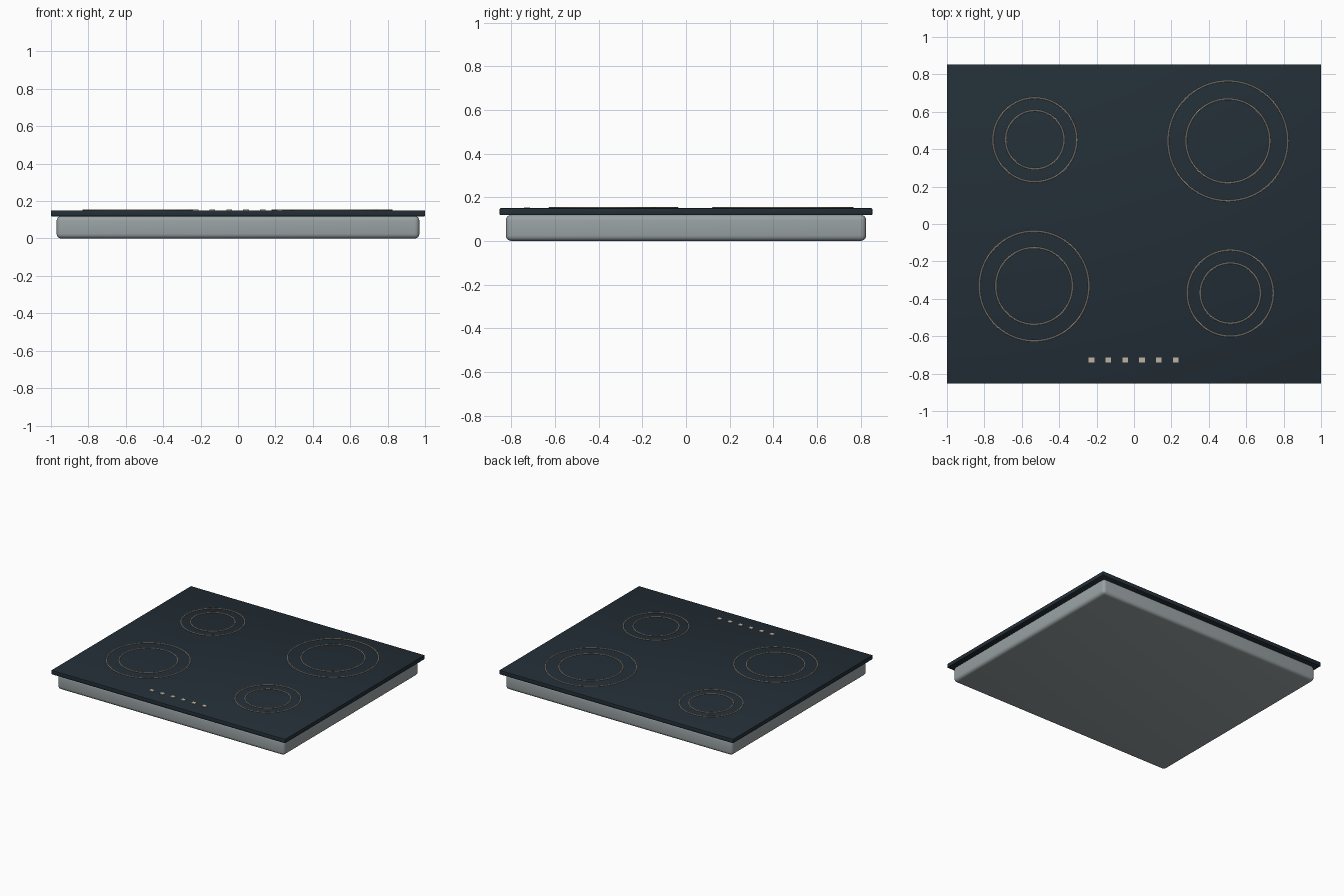
import bpy

if "Cube" in bpy.data.objects:
    bpy.data.objects.remove(bpy.data.objects["Cube"])

def material(name, rgb):
    m = bpy.data.materials.new(name)
    m.diffuse_color = (*rgb, 1)
    m.use_nodes = True
    m.node_tree.nodes["Principled BSDF"].inputs["Base Color"].default_value = m.diffuse_color
    return m

GLASS = material("dark_glass", (0.017, 0.028, 0.038))
STEEL = material("grey_steel", (0.32, 0.36, 0.37))
MARK = material("beige_marking", (0.52, 0.45, 0.36))

def box(name, centre, size, mat, bevel=0, segments=3):
    bpy.ops.mesh.primitive_cube_add(size=1, location=centre)
    o = bpy.context.object
    o.name = name
    o.scale = size
    bpy.ops.object.transform_apply(location=False, rotation=False, scale=True)
    o.data.materials.append(mat)
    if bevel:
        b = o.modifiers.new("bevel", 'BEVEL')
        b.width, b.segments = bevel, segments
        bpy.ops.object.modifier_apply(modifier=b.name)
        bpy.ops.object.shade_smooth_by_angle()
    return o

def ring(name, x, y, r):
    bpy.ops.mesh.primitive_torus_add(location=(x, y, 0.152), major_radius=r, minor_radius=0.004,
                                     major_segments=96, minor_segments=8)
    o = bpy.context.object
    o.name = name
    o.data.materials.append(MARK)
    bpy.ops.object.shade_smooth_by_angle()

# housing below the worktop and glass plate on top
box("housing", (0, 0, 0.06), (1.94, 1.65, 0.12), STEEL, 0.025, 4)
box("glass_plate", (0, 0, 0.134), (2.0, 1.706, 0.032), GLASS, 0.004, 2)

# four cooking zones: x, y, outer radius, inner radius
zones = {"back_left": (-0.53, 0.45, 0.224, 0.156), "back_right": (0.502, 0.444, 0.32, 0.224),
         "front_left": (-0.534, -0.332, 0.293, 0.205), "front_right": (0.515, -0.37, 0.23, 0.161)}
for zone, (x, y, outer, inner) in zones.items():
    ring(zone + "_outer_ring", x, y, outer)
    ring(zone + "_inner_ring", x, y, inner)

# touch controls
for i in range(6):
    box(f"touch_control_{i + 1}", (-0.227 + i * 0.09, -0.728, 0.151), (0.03, 0.027, 0.006), MARK)
